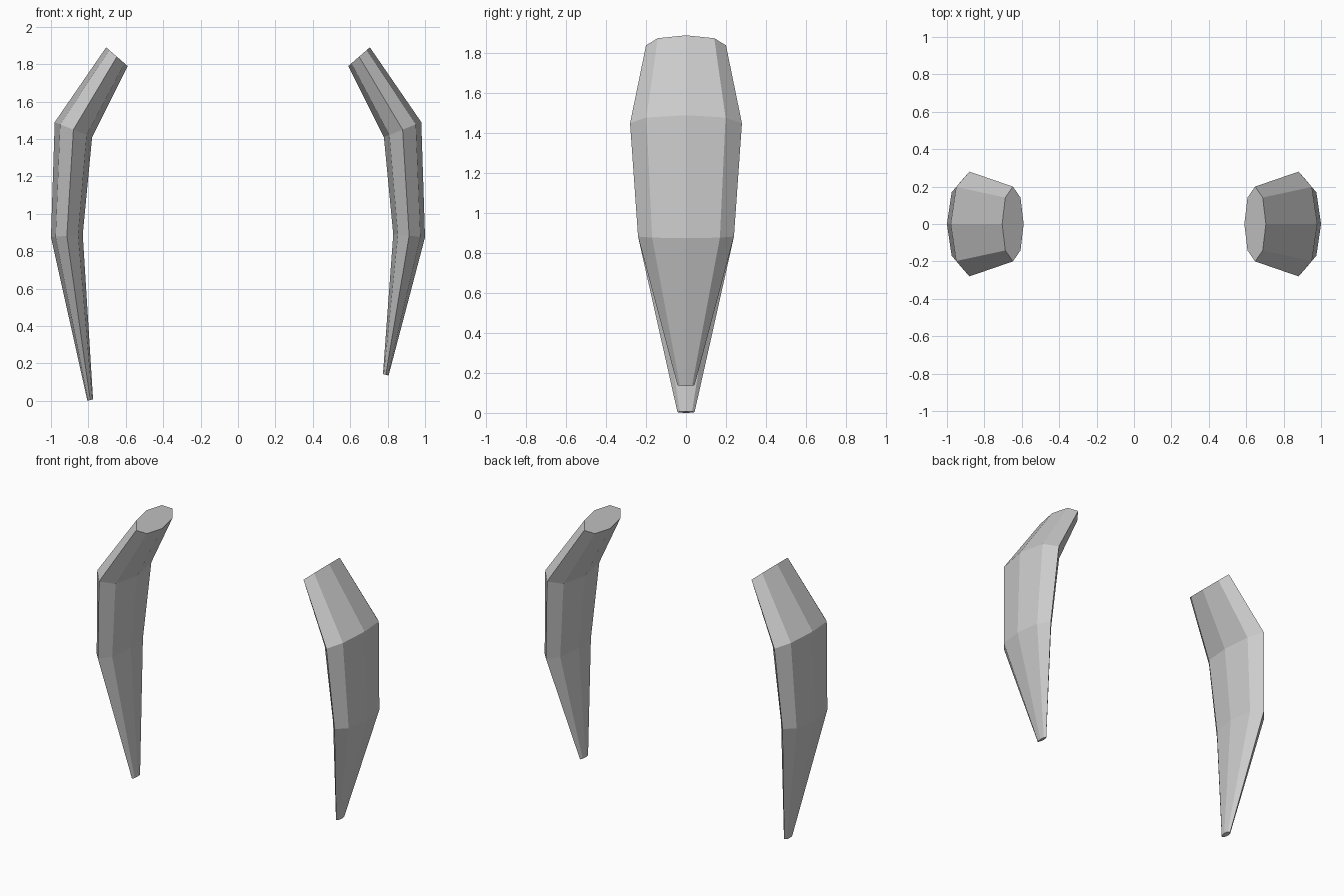
import bpy
from math import sin, cos, pi

if "Cube" in bpy.data.objects:
    bpy.data.objects.remove(bpy.data.objects["Cube"])

# Cross-sections: outer (x, z), inner (x, z), half width in y
UPPER = [
    ((0.705, 1.89), (0.59, 1.79), 0.20),
    ((0.98, 1.49), (0.78, 1.41), 0.28),
    ((1.00, 0.875), (0.83, 0.89), 0.24),
]


def make_horn(name, side, tip_z):
    """Loft eight-sided rings into a curved, tapering horn."""
    tip = ((0.805, tip_z), (0.775, tip_z + 0.008), 0.043)
    rings = UPPER + [tip]
    n = 8
    verts, faces = [], []
    for (ox, oz), (ix, iz), w in rings:
        cx, cz = (ox + ix) / 2, (oz + iz) / 2
        for k in range(n):
            a = 2 * pi * k / n
            verts.append((side * (cx + cos(a) * (ox - cx)),
                          w * sin(a),
                          cz + cos(a) * (oz - cz)))
    for r in range(len(rings) - 1):
        for k in range(n):
            a, b = r * n + k, r * n + (k + 1) % n
            faces.append((a, a + n, b + n, b))
    # End caps
    faces.append(tuple(range(n)))
    last = (len(rings) - 1) * n
    faces.append(tuple(reversed(range(last, last + n))))
    # Keep normals outward on both sides
    if side < 0:
        faces = [f[::-1] for f in faces]
    mesh = bpy.data.meshes.new(name)
    mesh.from_pydata(verts, [], faces)
    mesh.update()
    obj = bpy.data.objects.new(name, mesh)
    bpy.context.collection.objects.link(obj)
    return obj


# The left horn reaches the ground, the right one is shorter
make_horn("left_horn", -1, 0.0)
make_horn("right_horn", 1, 0.135)
